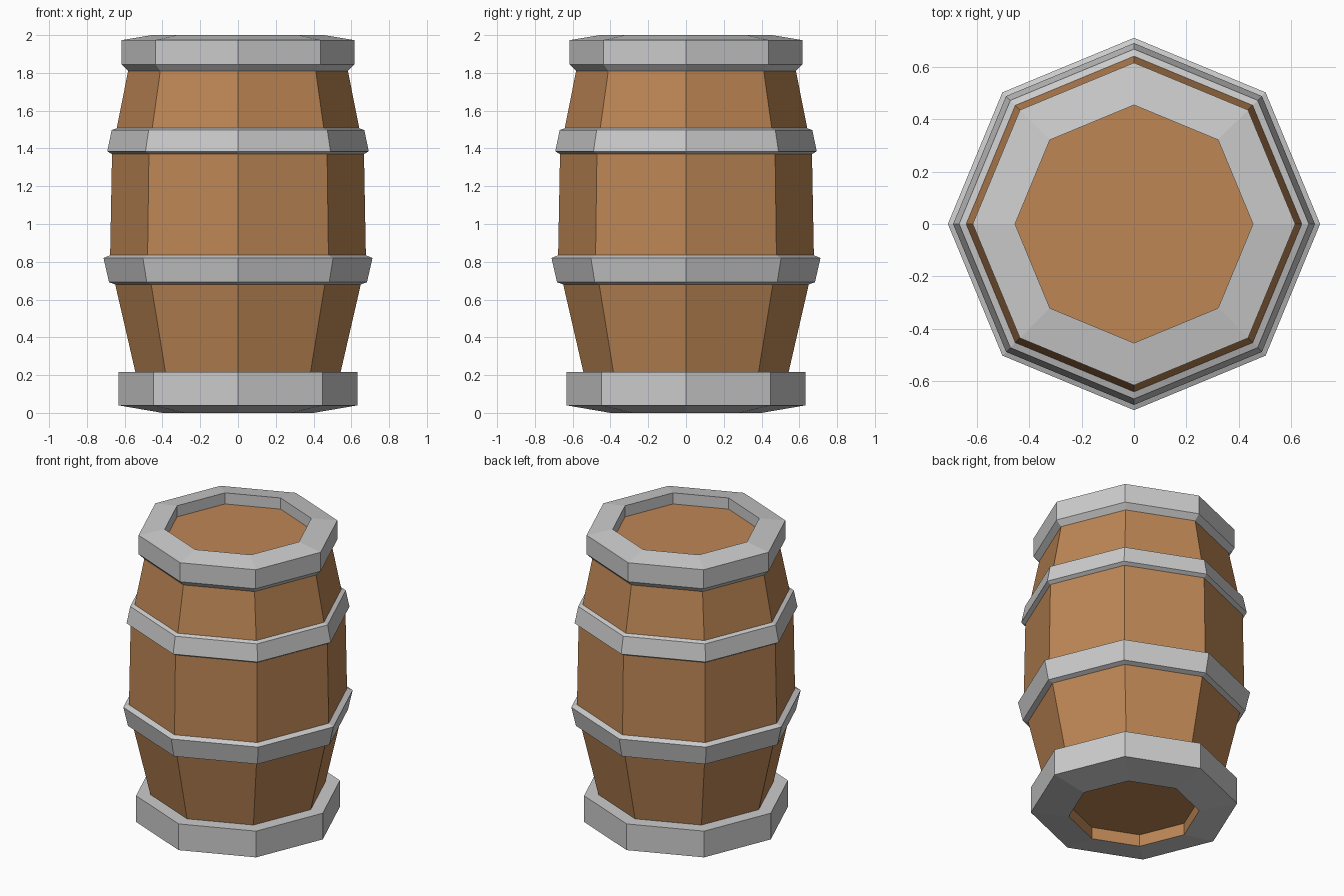
import bpy, bmesh, math

if "Cube" in bpy.data.objects:
    bpy.data.objects.remove(bpy.data.objects["Cube"])

SIDES = 8

wood = bpy.data.materials.new("wood")
wood.diffuse_color = (0.51, 0.24, 0.09, 1)
wood.use_nodes = True
wood.node_tree.nodes["Principled BSDF"].inputs["Base Color"].default_value = wood.diffuse_color


def lathe(name, profile, material=None, capped=False):
    """Spin a bottom-to-top (radius, z) profile into an eight-sided shell."""
    bm = bmesh.new()
    rings = []
    for r, z in profile:
        rings.append([bm.verts.new((r * math.cos(math.tau * i / SIDES),
                                    r * math.sin(math.tau * i / SIDES), z))
                      for i in range(SIDES)])
    for a, b in zip(rings, rings[1:]):
        for i in range(SIDES):
            j = (i + 1) % SIDES
            bm.faces.new((a[i], a[j], b[j], b[i]))
    if capped:
        bm.faces.new(rings[0][::-1])
        bm.faces.new(rings[-1])
    mesh = bpy.data.meshes.new(name)
    bm.to_mesh(mesh)
    bm.free()
    if material:
        mesh.materials.append(material)
    obj = bpy.data.objects.new(name, mesh)
    bpy.context.collection.objects.link(obj)
    return obj


# wooden barrel with recessed base and lid
lathe("barrel_body", [(0.40, 0.08), (0.40, 0.0), (0.543, 0.215), (0.65, 0.68),
                      (0.677, 0.833), (0.667, 1.37), (0.642, 1.507),
                      (0.582, 1.81), (0.455, 1.925)], wood, capped=True)

# metal rims and hoops, their open inner edges meeting the wood
lathe("bottom_rim", [(0.40, 0.0), (0.633, 0.04), (0.633, 0.217), (0.543, 0.217)])
lathe("lower_hoop", [(0.65, 0.68), (0.683, 0.692), (0.712, 0.82), (0.677, 0.835)])
lathe("upper_hoop", [(0.667, 1.37), (0.692, 1.385), (0.669, 1.497), (0.642, 1.507)])
lathe("top_rim", [(0.582, 1.81), (0.617, 1.845), (0.617, 1.973),
                  (0.455, 2.0), (0.455, 1.925)])
